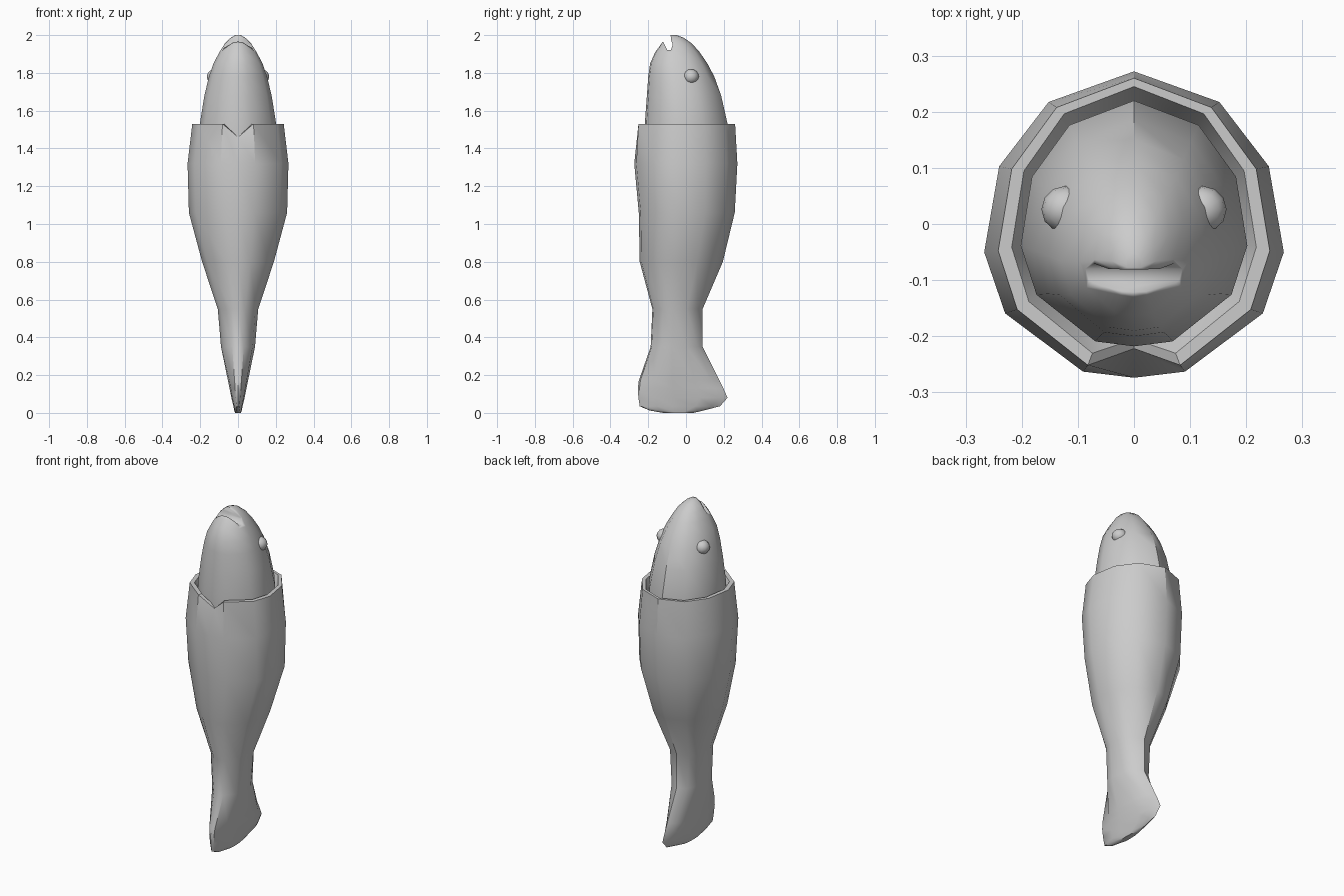
import bpy, bmesh, math

if "Cube" in bpy.data.objects:
    bpy.data.objects.remove(bpy.data.objects["Cube"])

# Half cross-section (x, y) from back to front, mirrored into a 12-sided ring
HALF = [(0, 1), (.57, .8), (.9, .38), (1, -.18), (.86, -.58), (.34, -.96), (0, -1)]
RING = HALF + [(-x, y) for x, y in HALF[-2:0:-1]]
FRONT = 6


def finish(name, bm, angle=40):
    bmesh.ops.recalc_face_normals(bm, faces=bm.faces)
    mesh = bpy.data.meshes.new(name)
    bm.to_mesh(mesh)
    bm.free()
    ob = bpy.data.objects.new(name, mesh)
    bpy.context.collection.objects.link(ob)
    bpy.ops.object.select_all(action='DESELECT')
    ob.select_set(True)
    bpy.context.view_layer.objects.active = ob
    bpy.ops.object.shade_smooth_by_angle(angle=math.radians(angle))
    return ob


def loft(rows):
    """rows: (z, half width, front y, back y)"""
    bm = bmesh.new()
    rings = []
    for z, w, f, b in rows:
        c, r = (f + b) / 2, (b - f) / 2
        rings.append([bm.verts.new((x * w, c + y * r, z)) for x, y in RING])
    n = len(RING)
    for a, b in zip(rings, rings[1:]):
        for i in range(n):
            j = (i + 1) % n
            bm.faces.new((a[i], a[j], b[j], b[i]))
    bm.faces.new(rings[0])
    bm.faces.new(rings[-1])
    return bm, rings


# Body with flattened tail fin and open gill rim
bm, rings = loft([
    (0, .016, -.12, .04), (.012, .02, -.19, .09), (.035, .024, -.245, .18),
    (.08, .035, -.252, .22), (.13, .045, -.255, .198), (.17, .053, -.25, .178),
    (.35, .09, -.187, .088), (.55, .107, -.178, .088), (.8, .19, -.245, .195),
    (1.06, .26, -.25, .258), (1.32, .267, -.274, .272), (1.53, .242, -.262, .26),
    (1.53, .218, -.24, .245), (1.46, .19, -.2, .21)])
# Fold in the front where the two gill covers meet
for ring, y, z in zip(rings[11:], (-.222, -.205, -.18), (1.46, 1.46, 1.42)):
    ring[FRONT].co.y, ring[FRONT].co.z = y, z
finish("body", bm)

# Head
bm, _ = loft([
    (1.42, .2, -.215, .22), (1.53, .202, -.218, .22), (1.68, .178, -.207, .186),
    (1.78, .154, -.2, .15), (1.85, .13, -.19, .113), (1.91, .098, -.163, .072),
    (1.955, .07, -.13, .032), (1.985, .04, -.105, -.01), (2, .014, -.085, -.05)])
head = finish("head", bm)

# Mouth opening cut through the snout
PROFILE = [(-.1, 1.922), (-.08, 1.922), (-.07, 1.95), (-.08, 1.975), (-.083, 2.05),
           (-.2, 2.05), (-.122, 1.967)]
bm = bmesh.new()
sides = [[bm.verts.new((x, y, z)) for y, z in PROFILE] for x in (-.3, .3)]
for s in sides:
    bm.faces.new(s)
for i in range(len(PROFILE)):
    j = (i + 1) % len(PROFILE)
    bm.faces.new((sides[0][i], sides[0][j], sides[1][j], sides[1][i]))
cutter = finish("mouth_cutter", bm)
cutter.hide_render = True
cutter.hide_viewport = True
cut = head.modifiers.new("mouth", 'BOOLEAN')
cut.operation = 'DIFFERENCE'
cut.solver = 'EXACT'
cut.object = cutter

# Bulging eyes
for side, label in ((-1, "left"), (1, "right")):
    bm = bmesh.new()
    bmesh.ops.create_uvsphere(bm, u_segments=12, v_segments=8, radius=1)
    for v in bm.verts:
        v.co = (side * .122 + v.co.x * .043, .026 + v.co.y * .042, 1.78 + v.co.z * .04)
    finish("eye_" + label, bm)
